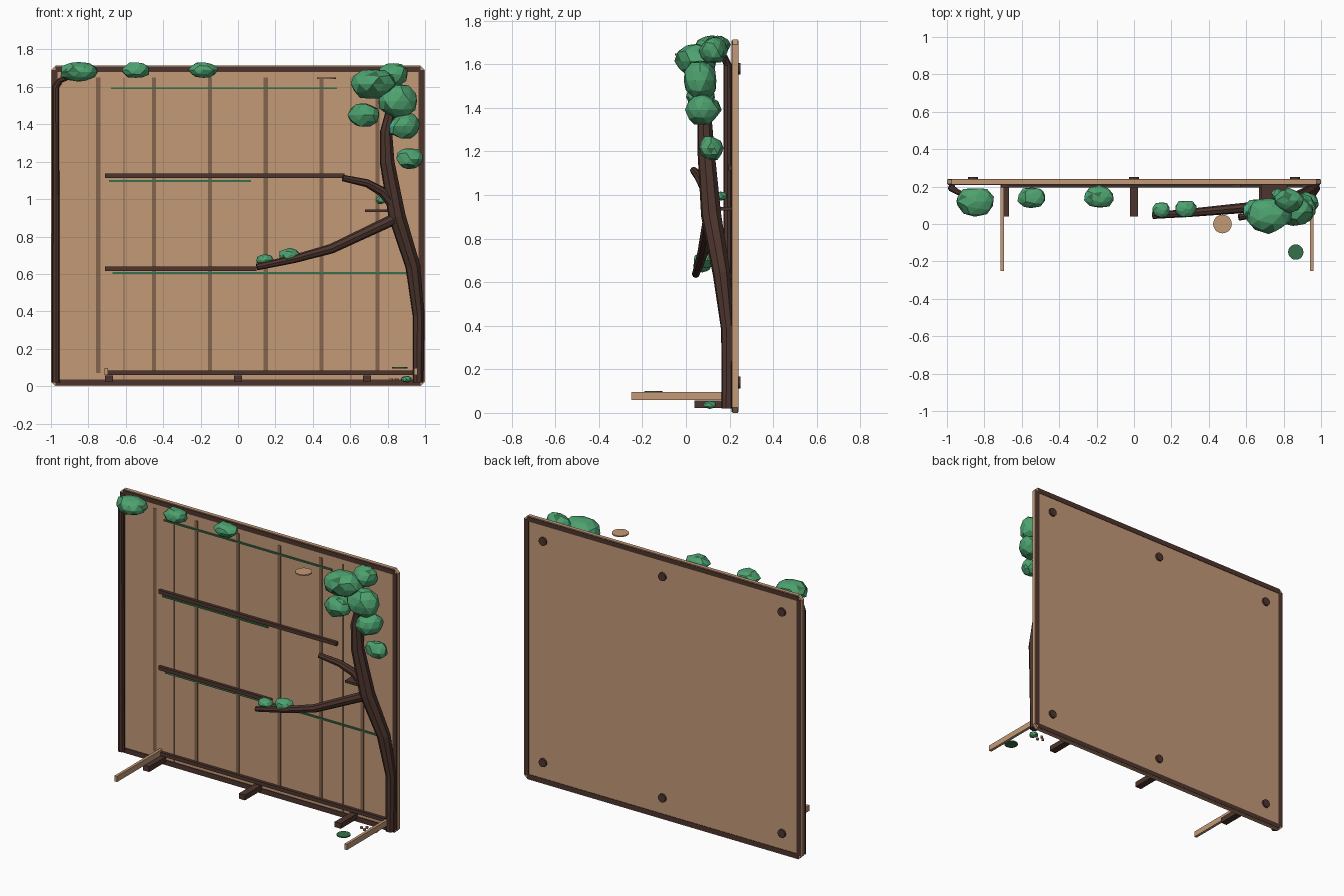
import bpy, bmesh, math, random
from mathutils import Vector

random.seed(4)
old = bpy.data.objects.get("Cube")
if old:
    bpy.data.objects.remove(old, do_unlink=True)


def material(name, r, g, b):
    m = bpy.data.materials.new(name)
    m.use_nodes = True
    m.diffuse_color = (r, g, b, 1)
    node = next(n for n in m.node_tree.nodes if n.type == "BSDF_PRINCIPLED")
    node.inputs["Base Color"].default_value = (r, g, b, 1)
    return m


WOOD = material("light wood", 0.55, 0.32, 0.185)
BARK = material("dark bark", 0.075, 0.036, 0.027)
GROOVE = material("groove brown", 0.23, 0.13, 0.075)
LEAF = material("leaf green", 0.075, 0.36, 0.16)
DEEP = material("deep green", 0.035, 0.16, 0.065)
TEAL = material("teal leaf", 0.07, 0.55, 0.38)


def finish(name, bm, *mats):
    mesh = bpy.data.meshes.new(name)
    bm.to_mesh(mesh)
    bm.free()
    for m in mats:
        mesh.materials.append(m)
    obj = bpy.data.objects.new(name, mesh)
    bpy.context.collection.objects.link(obj)
    return obj


def box(name, mat, x, y, z):
    """Box from (low, high) ranges on each axis."""
    bm = bmesh.new()
    bmesh.ops.create_cube(bm, size=1)
    for v in bm.verts:
        v.co = [(a + b) / 2 + c * (b - a) for (a, b), c in zip((x, y, z), v.co)]
    return finish(name, bm, mat)


def disc(name, mat, centre, radius, depth, axis="z", sides=20):
    bm = bmesh.new()
    bmesh.ops.create_cone(bm, cap_ends=True, segments=sides, radius1=radius,
                          radius2=radius, depth=depth)
    obj = finish(name, bm, mat)
    obj.location = centre
    if axis == "y":
        obj.rotation_euler.x = math.pi / 2
    return obj


def limb(name, points):
    """Tapered faceted tube through (x, y, z, radius) points."""
    curve = bpy.data.curves.new(name, "CURVE")
    curve.dimensions = "3D"
    curve.bevel_depth = 1
    curve.bevel_resolution = 2
    curve.use_fill_caps = True
    s = curve.splines.new("POLY")
    s.points.add(len(points) - 1)
    for p, (x, y, z, r) in zip(s.points, points):
        p.co = (x, y, z, 1)
        p.radius = r
    s.use_smooth = False
    curve.materials.append(BARK)
    obj = bpy.data.objects.new(name, curve)
    bpy.context.collection.objects.link(obj)


def foliage(name, centre, size):
    """Faceted leaf clump with a few teal and deep green facets."""
    bm = bmesh.new()
    bmesh.ops.create_icosphere(bm, subdivisions=2, radius=0.5)
    for v in bm.verts:
        v.co *= random.uniform(0.87, 1.06)
        v.co = [c + k * s for c, k, s in zip(centre, v.co, size)]
    bm.normal_update()
    for f in bm.faces:
        if f.normal.x < -0.75 and random.random() < 0.5:
            f.material_index = 1
        elif random.random() < 0.06:
            f.material_index = 2
    finish(name, bm, LEAF, TEAL, DEEP)


# Back panel with clipped corners
bm = bmesh.new()
W, H, C = 1.0, 1.715, 0.025
outline = [(-W + C, 0), (W - C, 0), (W, C), (W, H - C),
           (W - C, H), (-W + C, H), (-W, H - C), (-W, C)]
face = bm.faces.new([bm.verts.new((x, 0.214, z)) for x, z in outline])
ext = bmesh.ops.extrude_face_region(bm, geom=[face])
for v in ext["geom"]:
    if isinstance(v, bmesh.types.BMVert):
        v.co.y = 0.238
bmesh.ops.recalc_face_normals(bm, faces=bm.faces)
finish("back_panel", bm, WOOD)

# Dark frame strips on both faces of the panel
for side, y in (("front", (0.209, 0.216)), ("back", (0.236, 0.241))):
    for tag, z in (("bottom", (0.005, 0.035)), ("top", (H - 0.035, H - 0.005))):
        box(f"{side}_{tag}_trim", BARK, (-W + C, W - C), y, z)
    for tag, s in (("right", -1), ("left", 1)):
        box(f"{side}_{tag}_trim", BARK, sorted((s * 0.965, s * 0.995)), y,
            (C, H - C))

# Plank grooves
for i in range(6):
    x = -0.747 + 0.2985 * i
    box("plank_groove", GROOVE, (x - 0.011, x + 0.011), (0.211, 0.216), (0.07, 1.65))
for x in (-0.61, 0.605):
    box("panel_seam", GROOVE, (x - 0.003, x + 0.003), (0.211, 0.216), (0.035, 1.65))

# Wall bolts on the back
for x in (-0.86, 0, 0.86):
    for z in (0.14, 1.58):
        disc("back_bolt", BARK, (x, 0.242, z), 0.027, 0.016, "y", 12)

# Wall rails and thin green strips beneath them
for name, x0, x1, z in (("upper_rail", -0.71, 0.57, 1.125),
                        ("middle_rail", -0.71, 0.1, 0.628),
                        ("lower_rail", -0.7, 0.95, 0.073)):
    box(name, BARK, (x0, x1), (0.195, 0.216), (z - 0.012, z + 0.012))
for x0, x1, z in ((-0.68, 0.53, 1.593), (-0.69, 0.07, 1.096), (-0.67, 0.9, 0.605)):
    box("green_strip", DEEP, (x0, x1), (0.206, 0.216), (z - 0.005, z + 0.005))

# Base arms and brackets
for x in (-0.705, 0.95):
    box("base_arm", WOOD, (x - 0.009, x + 0.009), (-0.25, 0.215), (0.06, 0.097))
for x in (-0.69, 0, 0.69):
    box("base_bracket", BARK, (x - 0.022, x + 0.022), (0.04, 0.215), (0.022, 0.056))

# Tree trunk, branches and corner post
limb("trunk", [(0.962, 0.19, 0.02, 0.028), (0.965, 0.192, 0.38, 0.031),
               (0.935, 0.163, 0.64, 0.041), (0.85, 0.115, 0.91, 0.047),
               (0.797, 0.092, 1.2, 0.04), (0.792, 0.085, 1.36, 0.033),
               (0.835, 0.08, 1.55, 0.024)])
limb("lower_branch", [(0.85, 0.11, 0.9, 0.031), (0.5, 0.078, 0.735, 0.026),
                      (0.3, 0.06, 0.68, 0.022), (0.1, 0.045, 0.637, 0.018)])
limb("upper_branch", [(0.83, 0.105, 0.97, 0.03), (0.77, 0.085, 1.04, 0.026),
                      (0.69, 0.06, 1.085, 0.022), (0.56, 0.035, 1.113, 0.017)])
limb("corner_post", [(-0.974, 0.192, 0.02, 0.021), (-0.974, 0.19, 1.6, 0.018),
                     (-0.95, 0.175, 1.635, 0.016), (-0.86, 0.13, 1.67, 0.013)])
box("small_ledge", BARK, (0.68, 0.82), (0.13, 0.215), (0.93, 0.945))

# Foliage clumps
for centre, size in (
        ((0.72, 0.05, 1.615), (0.25, 0.2, 0.17)), ((0.83, 0.125, 1.665), (0.16, 0.13, 0.13)),
        ((0.85, 0.065, 1.525), (0.23, 0.16, 0.19)), ((0.67, 0.07, 1.45), (0.17, 0.14, 0.14)),
        ((0.89, 0.08, 1.39), (0.18, 0.16, 0.15)), ((0.92, 0.115, 1.215), (0.15, 0.11, 0.12)),
        ((-0.85, 0.12, 1.68), (0.21, 0.16, 0.11)), ((-0.545, 0.14, 1.69), (0.16, 0.12, 0.09)),
        ((-0.185, 0.145, 1.69), (0.17, 0.12, 0.09)), ((0.145, 0.075, 0.675), (0.1, 0.09, 0.06)),
        ((0.275, 0.08, 0.7), (0.12, 0.1, 0.08)), ((0.765, 0.16, 0.995), (0.06, 0.06, 0.045)),
        ((0.9, 0.11, 0.037), (0.06, 0.06, 0.036))):
    foliage("leaf_clump", centre, size)

# Loose discs and tiny blossoms
disc("round_plate", WOOD, (0.473, 0, 1.645), 0.05, 0.008)
disc("green_coaster", DEEP, (0.865, -0.15, 0.098), 0.041, 0.007)
for x, y in ((0.82, 0.1), (0.845, 0.12), (0.85, 0.085)):
    disc("blossom", WOOD, (x, y, 0.036), 0.009, 0.012, sides=8)
